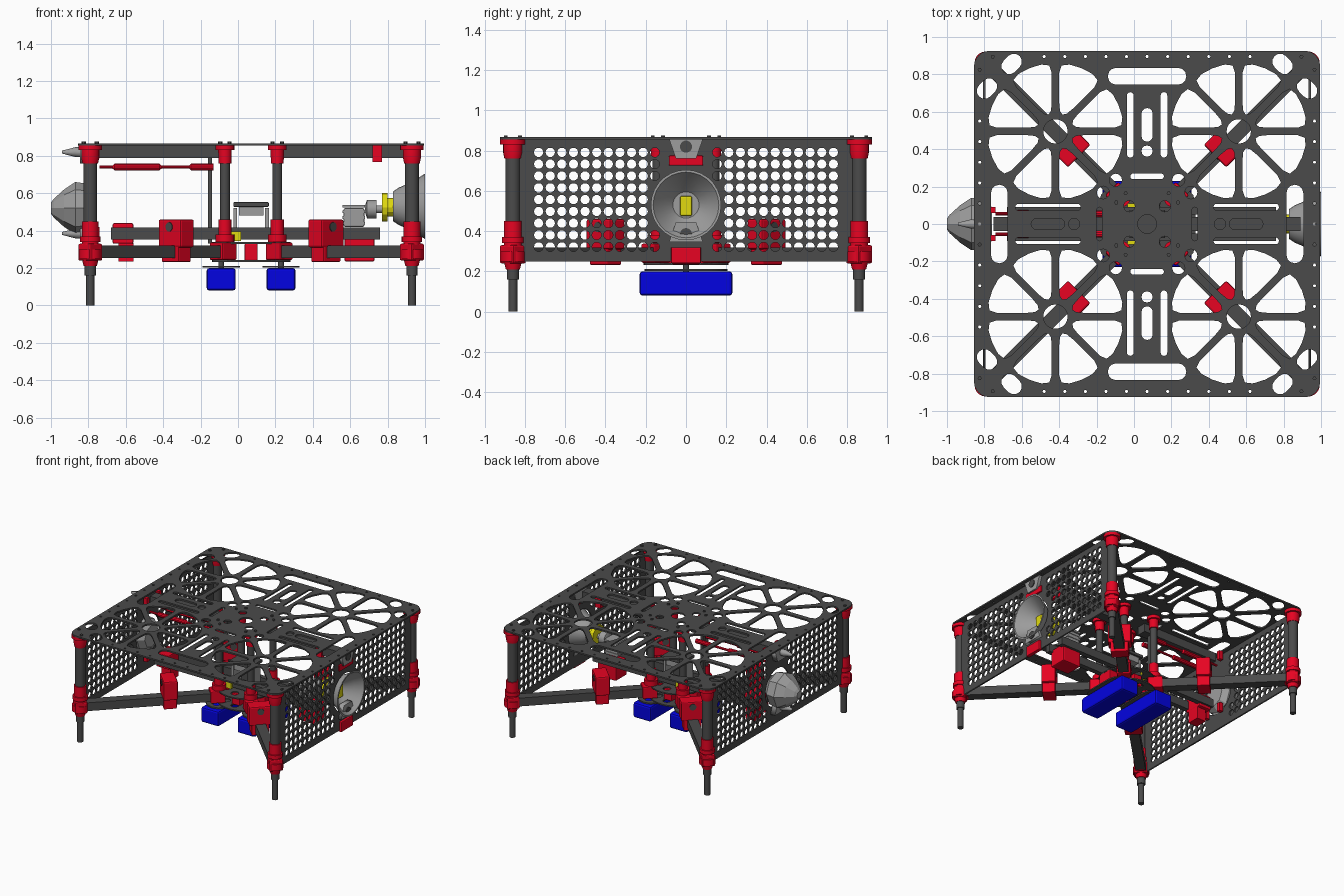
import bpy, bmesh, math
from math import pi, sin, cos, asin, radians
from mathutils import Matrix, Vector

if "Cube" in bpy.data.objects:
    bpy.data.objects.remove(bpy.data.objects["Cube"])

CX = 0.07      # frame centre in x
COL = 0.86     # corner column offset
QUAD = [(sx, sy) for sx in (-1, 1) for sy in (-1, 1)]


def material(name, rgb):
    m = bpy.data.materials.new(name)
    m.use_nodes = True
    m.diffuse_color = (*rgb, 1)
    m.node_tree.nodes["Principled BSDF"].inputs["Base Color"].default_value = (*rgb, 1)
    return m


DARK = material("carbon grey", (0.07, 0.07, 0.07))
RED = material("red", (0.8, 0.001, 0.016))
BLUE = material("blue", (0.001, 0.001, 0.75))
GREY = material("light grey", (0.34, 0.34, 0.34))
YELLOW = material("yellow", (0.75, 0.7, 0.005))


def finish(name, bm, mat, smooth=False):
    bmesh.ops.recalc_face_normals(bm, faces=bm.faces)
    me = bpy.data.meshes.new(name)
    bm.to_mesh(me)
    bm.free()
    me.materials.append(mat)
    ob = bpy.data.objects.new(name, me)
    bpy.context.collection.objects.link(ob)
    if smooth:
        bpy.ops.object.select_all(action="DESELECT")
        ob.select_set(True)
        bpy.context.view_layer.objects.active = ob
        bpy.ops.object.shade_smooth_by_angle(angle=radians(35))
    return ob


def box(name, mat, at, size, turn=0.0, bevel=0.0):
    bm = bmesh.new()
    bmesh.ops.create_cube(bm, size=1, matrix=Matrix.Diagonal((*size, 1)))
    if bevel:
        bmesh.ops.bevel(bm, geom=bm.edges[:], offset=bevel, segments=2, affect="EDGES", profile=0.5)
    ob = finish(name, bm, mat)
    ob.location, ob.rotation_euler.z = at, turn
    return ob


def lathe(name, mat, profile, at=(0, 0, 0), axis="Z", sides=20, smooth=True):
    """Revolve (distance along axis, radius) pairs; closes open ends."""
    bm = bmesh.new()
    rings = []
    for h, r in profile:
        rings.append([bm.verts.new((r * cos(2 * pi * k / sides), r * sin(2 * pi * k / sides), h))
                      for k in range(sides)])
    for a, b in zip(rings, rings[1:]):
        for k in range(sides):
            n = (k + 1) % sides
            bm.faces.new((a[k], a[n], b[n], b[k]))
    bm.faces.new(rings[0])
    bm.faces.new(rings[-1])
    ob = finish(name, bm, mat, smooth)
    ob.location = at
    if axis == "X":
        ob.rotation_euler.y = pi / 2
    return ob


def circle(x, y, r, n=12):
    return [(x + r * cos(2 * pi * k / n), y + r * sin(2 * pi * k / n)) for k in range(n)]


def slot(x, y, length, width, ang=0.0):
    """Rounded slot outline."""
    r, h, pts = width / 2, length / 2 - width / 2, []
    for k in range(14):
        t = -pi / 2 + pi * (k % 7) / 6 + pi * (k // 7)
        px, py = (h if k < 7 else -h) + r * cos(t), r * sin(t)
        pts.append((x + px * cos(ang) - py * sin(ang), y + px * sin(ang) + py * cos(ang)))
    return pts


def round_corners(pts, r):
    vs, out = [Vector(p) for p in pts], []
    for k, c in enumerate(vs):
        a, b = vs[k - 1] - c, vs[(k + 1) % len(vs)] - c
        p = c + a.normalized() * min(r, a.length * 0.48)
        q = c + b.normalized() * min(r, b.length * 0.48)
        out += [tuple(p), tuple((p + 2 * c + q) / 4), tuple(q)]
    return out


def sector(x, y, a0, a1, r0, r1, w):
    """Opening between two spokes of half width w."""
    i, o = asin(w / r0), asin(w / r1)
    angs = [a0 + o + (a1 - a0 - 2 * o) * k / 2 for k in range(3)]
    pts = [(x + r0 * cos(a0 + i), y + r0 * sin(a0 + i))]
    pts += [(x + r1 * cos(a), y + r1 * sin(a)) for a in angs]
    pts.append((x + r0 * cos(a1 - i), y + r0 * sin(a1 - i)))
    return round_corners(pts, 0.055)


def plate(name, mat, outlines, thick, at, rot=(0, 0, 0)):
    """Flat sheet: first outline is the rim, the others are openings."""
    cu = bpy.data.curves.new(name, "CURVE")
    cu.dimensions, cu.fill_mode, cu.extrude = "2D", "BOTH", thick / 2
    for pts in outlines:
        sp = cu.splines.new("POLY")
        sp.points.add(len(pts) - 1)
        for p, (x, y) in zip(sp.points, pts):
            p.co = (x, y, 0, 1)
        sp.use_cyclic_u = True
    tmp = bpy.data.objects.new(name, cu)
    bpy.context.collection.objects.link(tmp)
    dg = bpy.context.evaluated_depsgraph_get()
    me = bpy.data.meshes.new_from_object(tmp.evaluated_get(dg))
    bpy.data.objects.remove(tmp)
    me.materials.clear()
    me.materials.append(mat)
    ob = bpy.data.objects.new(name, me)
    bpy.context.collection.objects.link(ob)
    ob.location, ob.rotation_euler = at, rot
    return ob


# Top deck with spoked openings
rim = [(sx * 0.845 + 0.08 * cos(a), sy * 0.845 + 0.08 * sin(a))
       for q, (sx, sy) in enumerate([(1, 1), (-1, 1), (-1, -1), (1, -1)])
       for a in [q * pi / 2 + k * pi / 12 for k in range(7)]]
cuts = [circle(0, 0, 0.05, 20)]
for sx, sy in QUAD:
    x, y = sx * 0.49, sy * 0.495
    cuts.append(circle(x, y, 0.065, 20))
    cuts += [sector(x, y, k * pi / 4, (k + 1) * pi / 4, 0.10, 0.37, 0.02) for k in range(8)]
    for s in (-1, 1):
        cuts.append(slot(sx * (0.79 + s * 0.066), sy * (0.79 - s * 0.066), 0.12, 0.085, -sx * sy * pi / 4))
    cuts.append(circle(sx * 0.095, sy * 0.095, 0.03))
for q in range(4):
    a = q * pi / 2
    def spot(u, v):
        return u * cos(a) - v * sin(a), u * sin(a) + v * cos(a)
    cuts.append(slot(*spot(0.79, 0), 0.42, 0.09, a + pi / 2))
    cuts.append(slot(*spot(0.53, 0), 0.18, 0.06, a))
    cuts.append(circle(*spot(0.39, 0), 0.03))
    cuts.append(slot(*spot(0.255, 0), 0.18, 0.03, a + pi / 2))
    for s in (-1, 1):
        cuts.append(slot(*spot(0.53, s * 0.09), 0.35, 0.036, a))
        cuts.append(circle(*spot(0.235, s * 0.168), 0.034))
    cuts += [circle(*spot(0.895, 0.11 * k), 0.009, 6) for k in range(-5, 6)]
plate("top_deck", DARK, [rim] + cuts, 0.012, (CX, 0, 0.861))

# Perforated side panels
holes = [circle(s * y, z, 0.0235, 10) for s in (-1, 1)
         for y in [0.155 + 0.0577 * j for j in range(11)]
         for z in [0.322 + 0.0587 * i for i in range(9)] if math.hypot(y, z - 0.53) > 0.18]
holes.append(circle(0, 0.53, 0.15, 24))
sheet = [(-0.83, 0.25), (0.83, 0.25), (0.83, 0.855), (-0.83, 0.855)]
for side, s in (("right", -1), ("left", 1)):
    plate(side + "_panel", DARK, [sheet] + holes, 0.012, (CX + s * 0.87, 0, 0), (pi / 2, 0, pi / 2))

# Corner columns, diagonal arms, inner columns and arm mounts
for sx, sy in QUAD:
    x, y, turn = CX + sx * COL, sy * COL, sx * sy * pi / 4
    lathe("foot", DARK, [(0, 0.022), (0.16, 0.022), (0.16, 0.03), (0.24, 0.03)], (x, y, 0))
    lathe("corner_column", DARK, [(0.3, 0.037), (0.82, 0.037)], (x, y, 0))
    lathe("lower_collar", RED, [(0.21, 0.035), (0.25, 0.045), (0.25, 0.06), (0.30, 0.06), (0.30, 0.045),
                                (0.34, 0.045), (0.34, 0.055), (0.37, 0.055), (0.37, 0.045), (0.45, 0.045)], (x, y, 0))
    box("lower_clamp", RED, (x, y, 0.285), (0.09, 0.1, 0.09), turn, 0.008)
    lathe("upper_collar", RED, [(0.76, 0.042), (0.79, 0.048), (0.83, 0.048), (0.83, 0.063), (0.854, 0.063)], (x, y, 0))
    box("lower_arm", DARK, (CX + sx * 0.48, sy * 0.48, 0.287), (1.0, 0.075, 0.066), turn)
    ix, iy = CX + sx * 0.14, sy * 0.14
    lathe("inner_column", DARK, [(0.3, 0.026), (0.82, 0.026)], (ix, iy, 0))
    lathe("inner_upper_collar", RED, [(0.76, 0.034), (0.83, 0.036), (0.83, 0.05), (0.854, 0.05)], (ix, iy, 0))
    lathe("inner_lower_collar", RED, [(0.34, 0.05), (0.38, 0.05), (0.38, 0.035), (0.46, 0.035)], (ix, iy, 0))
    box("inner_clamp", RED, (CX + sx * 0.15, sy * 0.15, 0.29), (0.11, 0.1, 0.095), turn, 0.008)
    mx, my = CX + sx * 0.4, sy * 0.4
    box("arm_mount", RED, (mx, my, 0.385), (0.105, 0.17, 0.15), turn, 0.01)
    box("arm_mount_base", RED, (mx, my, 0.275), (0.095, 0.13, 0.085), turn, 0.006)
    for s in (-1, 1):
        d = Vector((cos(turn), sin(turn), 0)) * 0.0525 * s
        lathe("mount_bore", DARK, [(-0.004, 0.025), (0.004, 0.025)],
              Vector((mx, my, 0.42)) + d, "X").rotation_euler = (0, pi / 2, turn)
        for bx, by, gap in ((x, y, 0.035), (ix, iy, 0.025)):
            lathe("deck_bolt", DARK, [(0.86, 0.011), (0.876, 0.011)],
                  (bx + s * gap, by - s * gap * sx * sy, 0), sides=6)

# Central hub plates
hub_holes = [circle(0.14 * cos(k * pi / 4), 0.14 * sin(k * pi / 4), 0.03) for k in range(8)]
for z in (0.237, 0.334):
    plate("hub_plate", DARK, [circle(0, 0, 0.21, 32), circle(0, 0, 0.05)] + hub_holes, 0.01, (CX, 0, z))
for s in (-1, 1):
    box("hub_block_side", RED, (CX + s * 0.17, 0, 0.29), (0.08, 0.12, 0.08), 0, 0.006)
    box("hub_block_end", RED, (CX, s * 0.1, 0.285), (0.07, 0.06, 0.09), 0, 0.006)
    box("connector", YELLOW, (CX - 0.08, s * 0.085, 0.37), (0.05, 0.05, 0.05))
    # Batteries and their trays
    bx = CX + s * 0.16
    box("battery", BLUE, (bx, 0, 0.14), (0.155, 0.46, 0.12), 0, 0.014)
    plate("battery_tray", DARK, [slot(0, 0, 0.41, 0.2), slot(-0.12, 0, 0.1, 0.06), slot(0.12, 0, 0.1, 0.06)],
          0.01, (bx, 0, 0.207), (0, 0, pi / 2))
    lathe("tray_post", DARK, [(0.2, 0.015), (0.24, 0.015)], (bx, 0, 0))
    # Long rails along the middle
    box("upper_rail", DARK, (CX + s * 0.48, 0, 0.821), (0.68, 0.075, 0.066))
    box("centre_rail", DARK, (CX - 0.03, s * 0.07, 0.385), (1.44, 0.04, 0.065))
    box("control_box_leg", GREY, (CX + s * 0.085, 0, 0.44), (0.02, 0.1, 0.16))
    # Red tie rods below the deck
    lathe("tie_rod", RED, [(-0.74, 0.009), (-0.67, 0.009), (-0.66, 0.018), (-0.42, 0.018), (-0.41, 0.009),
                           (-0.26, 0.009), (-0.25, 0.018), (-0.13, 0.018)], (0, s * 0.055, 0.74), "X", 10)
box("upper_rail_clip", RED, (0.745, 0, 0.811), (0.05, 0.1, 0.086))
box("control_box", GREY, (CX, 0, 0.505), (0.13, 0.12, 0.05))
box("control_box_lid", DARK, (CX, 0, 0.54), (0.19, 0.15, 0.025), 0, 0.005)
box("cable_post", DARK, (-0.15, 0, 0.56), (0.022, 0.03, 0.46))
box("right_rail_mount", RED, (-0.615, 0, 0.385), (0.11, 0.15, 0.11), 0, 0.008)
box("right_rail_foot", RED, (-0.6, 0, 0.285), (0.08, 0.1, 0.1))
box("left_rail_mount", RED, (0.65, 0, 0.305), (0.16, 0.14, 0.14), 0, 0.008)

# Drive unit behind the reflector
box("motor", GREY, (0.62, 0, 0.47), (0.11, 0.11, 0.1), 0, 0.008)
for k in range(4):
    box("motor_fin", GREY, (0.62, 0, 0.44 + k * 0.03), (0.12, 0.12, 0.014))
lathe("coupling", GREY, [(0.68, 0.02), (0.69, 0.05), (0.74, 0.05), (0.74, 0.02), (0.78, 0.02)], (0, 0, 0.515), "X")
lathe("drive_gear", YELLOW, [(0.77, 0.075), (0.80, 0.075), (0.80, 0.05), (0.85, 0.05)], (0, 0, 0.525), "X", 12, False)

# Left reflector and right housing
lathe("reflector", GREY, [(0.83, 0.08), (0.86, 0.1), (0.93, 0.13), (1.0, 0.175), (1.0, 0.163),
                          (0.94, 0.12), (0.88, 0.065)], (0, 0, 0.53), "X", 28)
box("reflector_lamp", YELLOW, (0.89, 0, 0.525), (0.04, 0.06, 0.1), 0, 0.008)
lathe("right_housing", GREY, [(-1.0, 0.03), (-0.985, 0.05), (-0.93, 0.1), (-0.87, 0.14), (-0.8, 0.13),
                              (-0.76, 0.09)], (0, 0, 0.52), "X", 8, False)

# Sensor pods above and below each lamp
for z, up in ((0.82, 1), (0.385, -1)):
    pod = [(-0.085, up * 0.04), (0.085, up * 0.04), (0.05, -up * 0.06), (-0.05, -up * 0.06)]
    for nm, px in (("left", 0.95), ("right", -0.825)):
        plate(nm + "_sensor_pod", GREY, [pod], 0.04, (px, 0, z), (pi / 2, 0, pi / 2))
    lathe("left_sensor", DARK, [(0.965, 0.03), (0.977, 0.03)], (0, 0, z), "X")
    lathe("right_sensor_cone", GREY, [(-0.94, 0.008), (-0.87, 0.026), (-0.8, 0.026)], (0, 0, z), "X", 10)
    for s in (-1, 1):
        box("right_pod_tab", RED, (-0.755, s * 0.075, z), (0.03, 0.03, 0.07))
box("left_lower_bracket", RED, (0.95, 0, 0.28), (0.03, 0.15, 0.08), 0, 0.006)
box("left_upper_bracket", RED, (0.945, 0, 0.75), (0.025, 0.17, 0.05), 0, 0.006)
